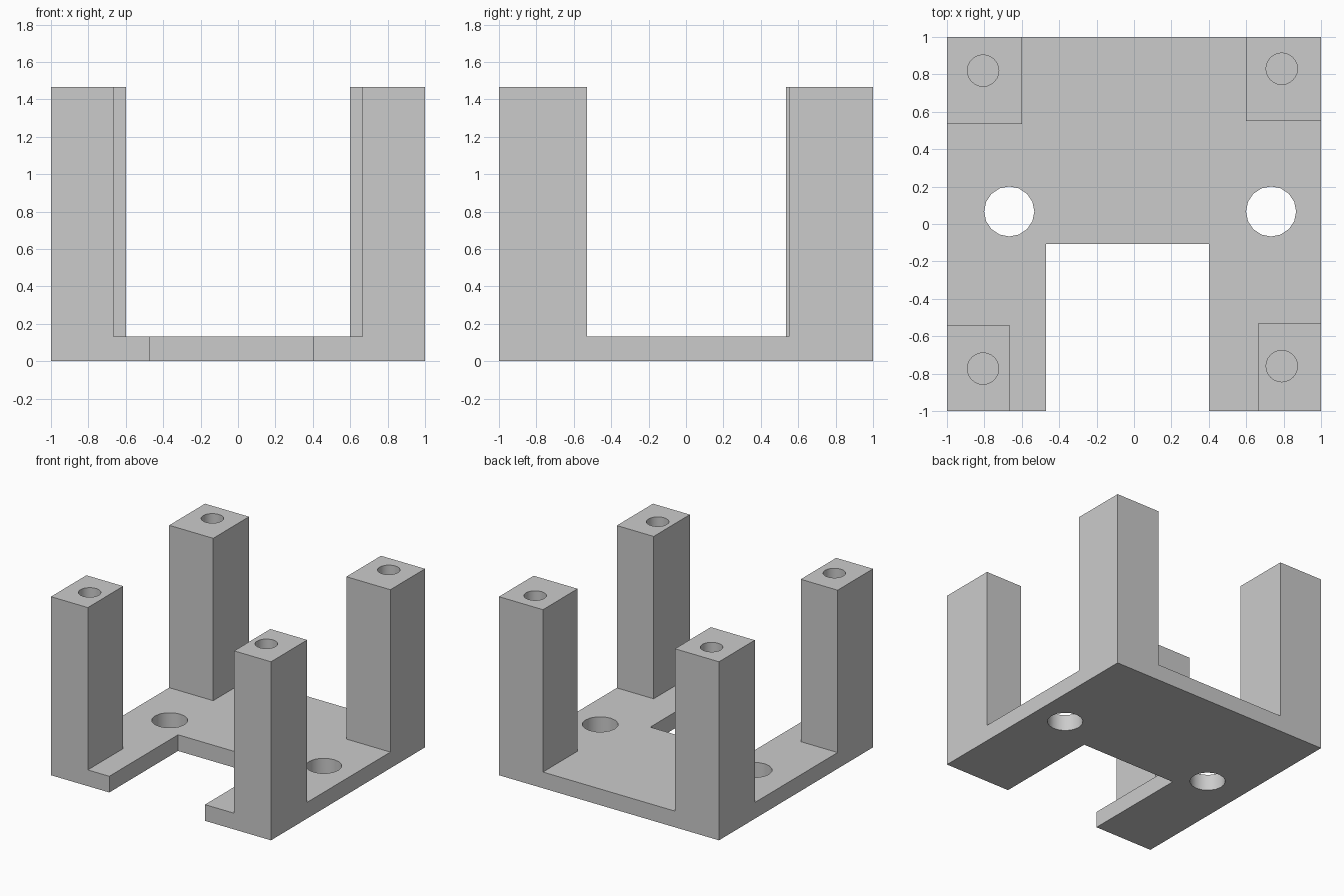
import bpy
import bmesh
from mathutils import Matrix

cube = bpy.data.objects.get("Cube")
if cube:
    bpy.data.objects.remove(cube, do_unlink=True)

PLATE_TOP = 0.133
POST_TOP = 1.467
HOLE_FLOOR = 0.8

grey = bpy.data.materials.new("plain_grey")
grey.use_nodes = True
colour = (0.6, 0.6, 0.6, 1)
grey.diffuse_color = colour
grey.node_tree.nodes["Principled BSDF"].inputs["Base Color"].default_value = colour


def make_object(name, bm):
    bmesh.ops.recalc_face_normals(bm, faces=bm.faces[:])
    mesh = bpy.data.meshes.new(name)
    bm.to_mesh(mesh)
    bm.free()
    mesh.materials.append(grey)
    obj = bpy.data.objects.new(name, mesh)
    bpy.context.collection.objects.link(obj)
    return obj


def prism(name, outline, z0, z1):
    """Extrude a flat outline from z0 up to z1."""
    bm = bmesh.new()
    face = bm.faces.new([bm.verts.new((x, y, z0)) for x, y in outline])
    top = bmesh.ops.extrude_face_region(bm, geom=[face])["geom"]
    verts = [v for v in top if isinstance(v, bmesh.types.BMVert)]
    bmesh.ops.translate(bm, verts=verts, vec=(0, 0, z1 - z0))
    return make_object(name, bm)


def drill(name, x, y, radius, z0, z1, sides):
    bm = bmesh.new()
    bmesh.ops.create_cone(bm, cap_ends=True, segments=sides, radius1=radius,
                          radius2=radius, depth=z1 - z0,
                          matrix=Matrix.Translation((x, y, (z0 + z1) / 2)))
    obj = make_object(name, bm)
    obj.hide_render = True
    return obj


def combine(target, tool, operation):
    mod = target.modifiers.new(operation.lower(), 'BOOLEAN')
    mod.operation = operation
    mod.solver = 'EXACT'
    mod.object = tool
    bpy.context.view_layer.objects.active = target
    bpy.ops.object.modifier_apply(modifier=mod.name)
    bpy.data.objects.remove(tool, do_unlink=True)


# Base plate with the open slot at the front
bracket = prism("bracket", [(-1, -1), (-0.47, -1), (-0.47, -0.107), (0.4, -0.107),
                            (0.4, -1), (1, -1), (1, 1), (-1, 1)], 0, PLATE_TOP)

# Corner posts: outer corner, inner corner, hole centre
posts = {
    "front_right_post": ((-1, -1), (-0.665, -0.54), (-0.807, -0.773)),
    "front_left_post": ((1, -1), (0.665, -0.53), (0.79, -0.76)),
    "back_right_post": ((-1, 1), (-0.6, 0.535), (-0.807, 0.82)),
    "back_left_post": ((1, 1), (0.6, 0.55), (0.79, 0.83)),
}
for name, ((ox, oy), (ix, iy), _) in posts.items():
    post = prism(name, [(ox, oy), (ix, oy), (ix, iy), (ox, iy)], 0, POST_TOP)
    combine(bracket, post, 'UNION')

# Blind screw holes in the post tops
for name, (_, _, (x, y)) in posts.items():
    combine(bracket, drill(name + "_drill", x, y, 0.084, HOLE_FLOOR, POST_TOP + 0.1, 24),
            'DIFFERENCE')

# Through holes in the plate
for x in (-0.667, 0.733):
    combine(bracket, drill("plate_drill", x, 0.067, 0.134, -0.1, PLATE_TOP + 0.1, 16),
            'DIFFERENCE')

# Smooth hole walls, sharp corners
bpy.ops.object.select_all(action='DESELECT')
bracket.select_set(True)
bpy.context.view_layer.objects.active = bracket
bpy.ops.object.shade_smooth_by_angle(angle=0.6)
